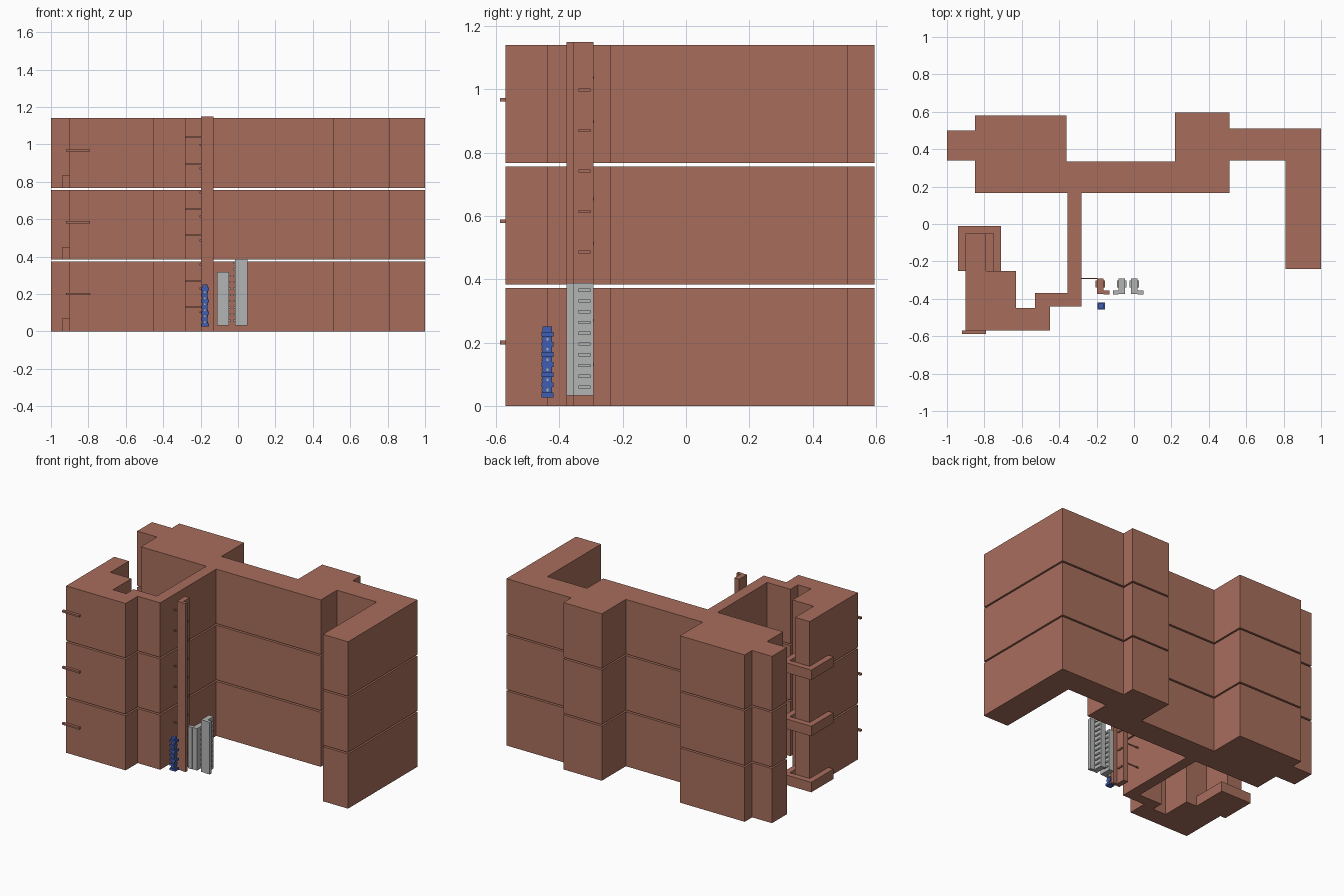
import bpy
import bmesh

cube = bpy.data.objects.get("Cube")
if cube:
    bpy.data.objects.remove(cube, do_unlink=True)


def material(name, rgb):
    m = bpy.data.materials.new(name)
    m.use_nodes = True
    m.diffuse_color = (*rgb, 1)
    m.node_tree.nodes["Principled BSDF"].inputs["Base Color"].default_value = (*rgb, 1)
    return m


brick = material("brick brown", (0.39, 0.155, 0.108))
grey = material("light grey", (0.45, 0.46, 0.455))
blue = material("blue", (0.05, 0.11, 0.45))


def finish(name, bm, mat):
    bmesh.ops.recalc_face_normals(bm, faces=bm.faces[:])
    mesh = bpy.data.meshes.new(name)
    bm.to_mesh(mesh)
    bm.free()
    mesh.materials.append(mat)
    obj = bpy.data.objects.new(name, mesh)
    bpy.context.collection.objects.link(obj)
    return obj


def add_box(bm, xs, ys, zs):
    verts = bmesh.ops.create_cube(bm, size=1)["verts"]
    for v in verts:
        for i, (a, b) in enumerate((xs, ys, zs)):
            v.co[i] = (a + b) / 2 + v.co[i] * (b - a)


def add_prism(bm, outline, z0, z1):
    face = bm.faces.new([bm.verts.new((x, y, z0)) for x, y in outline])
    top = bmesh.ops.extrude_face_region(bm, geom=[face], use_keep_orig=True)
    for g in top["geom"]:
        if isinstance(g, bmesh.types.BMVert):
            g.co.z = z1


# Building footprint: back wings, right wing, link wall and front tower
plan = [(-1, .5), (-.85, .5), (-.85, .58), (-.36, .58), (-.36, .335), (.22, .335),
        (.22, .595), (.51, .595), (.51, .51), (1, .51), (1, -.24), (.81, -.24),
        (.81, .34), (.51, .34), (.51, .165), (-.28, .165), (-.28, -.44),
        (-.45, -.44), (-.45, -.57), (-.9, -.57), (-.9, -.05), (-.79, -.05),
        (-.79, -.25), (-.63, -.25), (-.63, -.45), (-.53, -.45), (-.53, -.37),
        (-.355, -.37), (-.355, .165), (-.85, .165), (-.85, .34), (-1, .34)]

storey, pitch = 0.373, 0.3835
for i, level in enumerate(("lower", "middle", "upper")):
    z = i * pitch
    bm = bmesh.new()
    add_prism(bm, plan, z, z + storey)
    finish(level + "_storey", bm, brick)

    # Balcony floor with a low parapet on three sides
    bm = bmesh.new()
    add_box(bm, (-.9, -.75), (-.25, -.05), (z, z + .015))
    add_box(bm, (-.94, -.71), (-.05, -.01), (z, z + .068))
    add_box(bm, (-.94, -.9), (-.25, -.05), (z, z + .068))
    add_box(bm, (-.75, -.71), (-.25, -.05), (z, z + .068))
    finish(level + "_balcony", bm, brick)

    # Thin ledge on the tower front
    bm = bmesh.new()
    add_box(bm, (-.92, -.79), (-.588, -.57), (z + .194, z + .206))
    finish(level + "_front_ledge", bm, brick)


# L-shaped upright with small steps on both sides; side is the foot direction
def upright(name, x, side, z0, z1, step, mat):
    bm = bmesh.new()

    def span(a, b):
        return sorted((x + side * a, x + side * b))

    add_box(bm, span(0, .036), (-.375, -.292), (z0, z1))
    add_box(bm, span(.036, .066), (-.378, -.355), (z0, z1))
    z = z0 + step * .8
    while z < z1 - step * .3:
        add_box(bm, span(-.007, .043), (-.34, -.302), (z - .005, z + .005))
        z += step
    return finish(name, bm, mat)


upright("tall_post", -.198, 1, 0, 1.15, .128, brick)
upright("left_rack", -.016, 1, .032, .388, .034, grey)
upright("right_rack", -.047, -1, .032, .318, .034, grey)

# Thin ties holding the tall post to the building
bm = bmesh.new()
for i in range(3):
    for dz in (.13, .27):
        z = i * pitch + dz
        add_box(bm, (-.285, -.195), (-.295, -.29), (z - .004, z + .004))
finish("post_ties", bm, brick)

# Small blue stack with collars and grey studs
bm = bmesh.new()
add_box(bm, (-.191, -.163), (-.453, -.424), (.03, .25))
for i in range(7):
    z = .034 + i * .032
    add_box(bm, (-.196, -.154 if i % 2 == 0 else -.163), (-.457, -.419), (z - .007, z + .008))
finish("blue_stack", bm, blue)
bm = bmesh.new()
for i in range(6):
    z = .05 + i * .032
    add_box(bm, (-.181, -.174), (-.456, -.45), (z - .004, z + .004))
    add_box(bm, (-.166, -.16), (-.441, -.434), (z - .004, z + .004))
finish("stack_studs", bm, grey)
